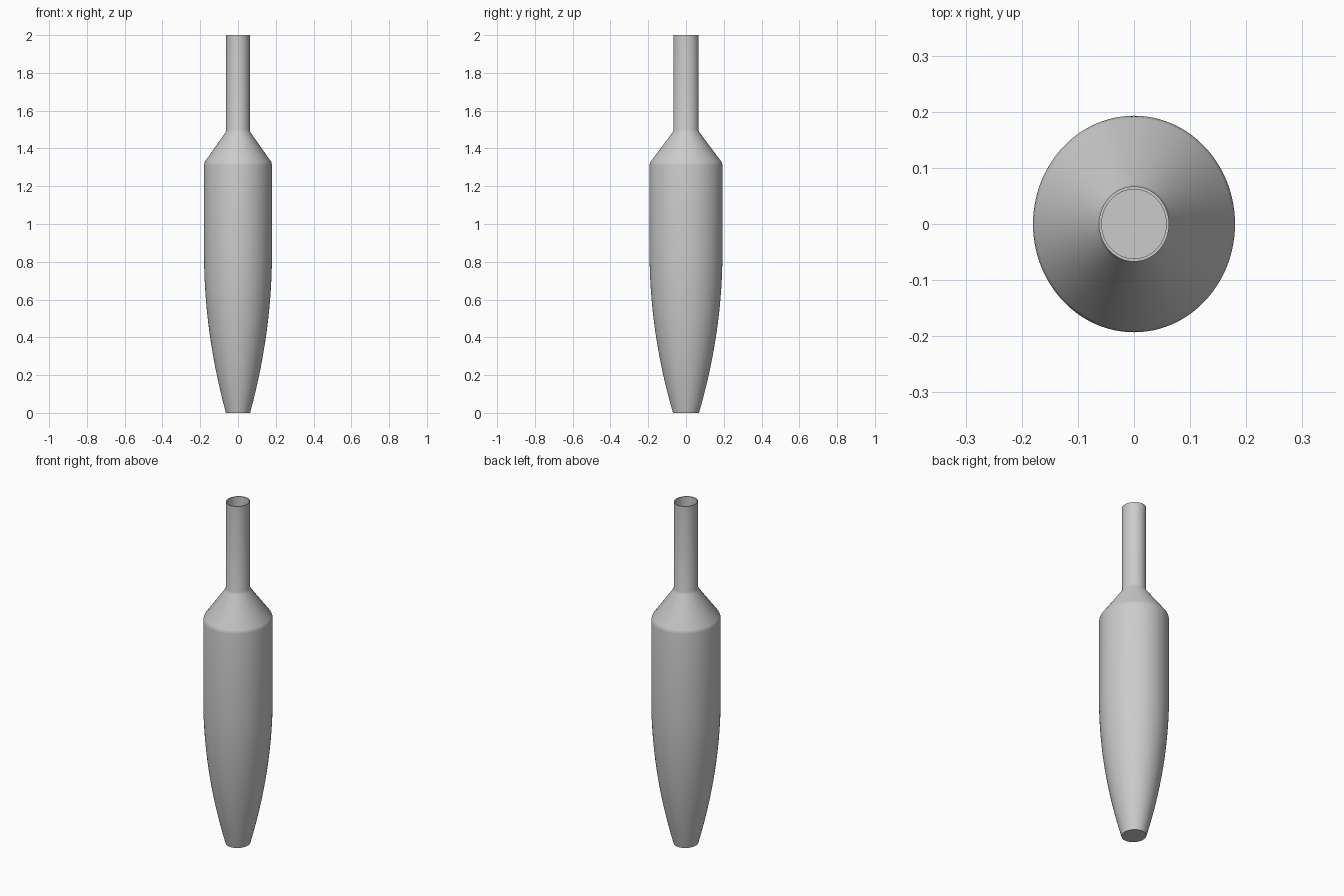
import bpy, bmesh, math

if "Cube" in bpy.data.objects:
    bpy.data.objects.remove(bpy.data.objects["Cube"])

SEG = 96          # sides around the body
SQUASH = 1.072    # body is slightly deeper (y) than wide (x)
WALL = 0.005

# Outer profile: curved taper, straight barrel, sloped shoulder, narrow neck
outer = [(0.18 - 0.116 * (1 - t / 14) ** 2, 0.85 * t / 14) for t in range(15)]
outer += [(0.18, 1.31), (0.1785, 1.32), (0.175, 1.33),
          (0.066, 1.485), (0.0625, 1.497), (0.0625, 2.0)]

# Inner profile runs back down from the rim to the inside floor
inner = [(r - WALL, max(z, WALL)) for r, z in reversed(outer)]
inner[0] = (0.0575, 2.0)
profile = outer + inner

bm = bmesh.new()
rings = []
for r, z in profile:
    rings.append([bm.verts.new((r * math.cos(a), r * SQUASH * math.sin(a), z))
                  for a in (2 * math.pi * i / SEG for i in range(SEG))])
for lo, hi in zip(rings, rings[1:]):
    for i in range(SEG):
        j = (i + 1) % SEG
        bm.faces.new((lo[i], lo[j], hi[j], hi[i]))

# Flat underside and inside floor
bm.faces.new(list(reversed(rings[0])))
bm.faces.new(rings[-1])
bmesh.ops.recalc_face_normals(bm, faces=bm.faces)

mesh = bpy.data.meshes.new("bottle")
bm.to_mesh(mesh)
bm.free()
bottle = bpy.data.objects.new("bottle", mesh)
bpy.context.collection.objects.link(bottle)
bpy.context.view_layer.objects.active = bottle
bottle.select_set(True)
bpy.ops.object.shade_smooth_by_angle(angle=math.radians(35))
